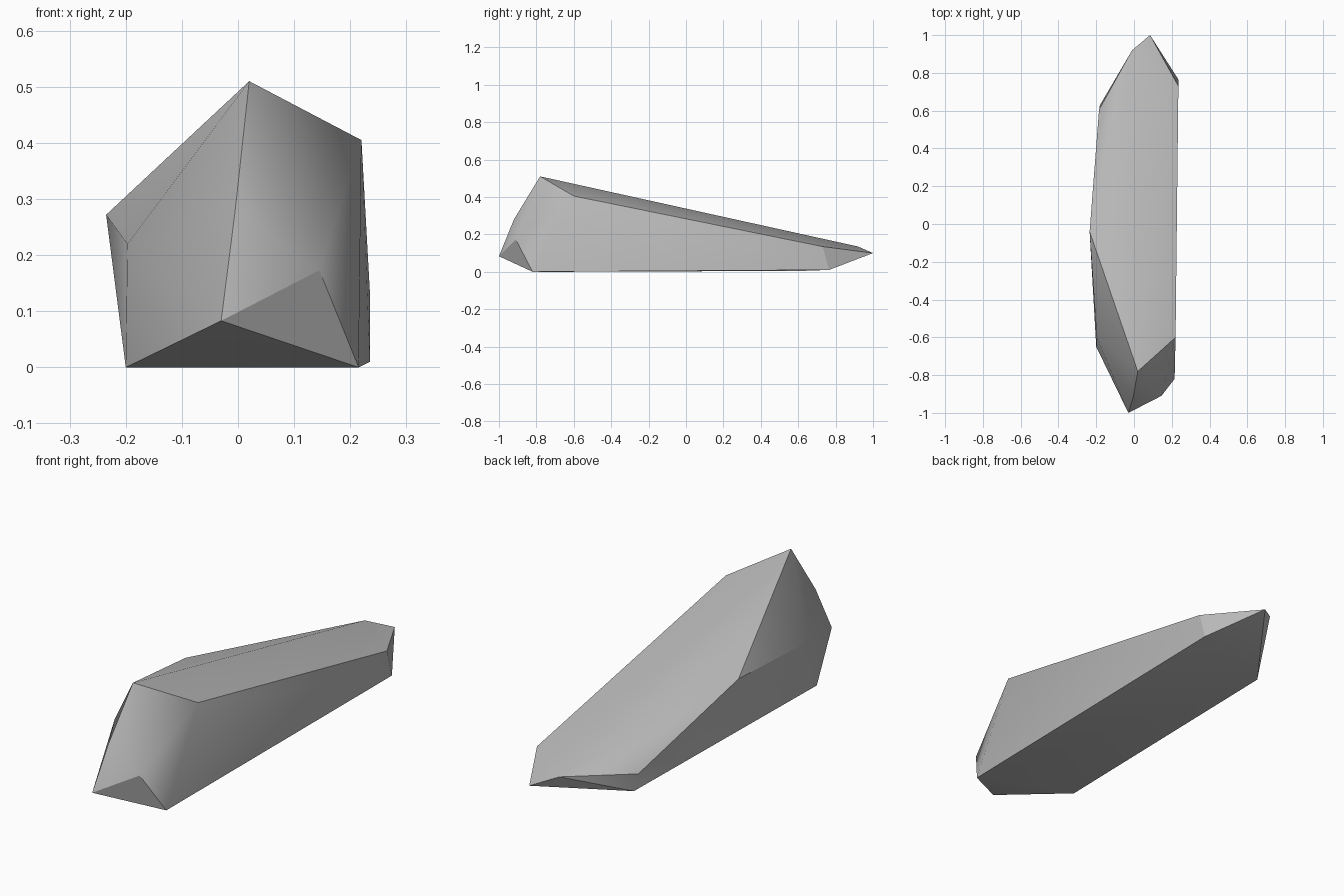
import bpy
import bmesh
import math

# Remove the default object
default = bpy.data.objects.get("Cube")
if default:
    bpy.data.objects.remove(default, do_unlink=True)


def make_material(name, colour):
    mat = bpy.data.materials.new(name)
    mat.use_nodes = True
    mat.diffuse_color = colour
    for node in mat.node_tree.nodes:
        if node.type == "BSDF_PRINCIPLED":
            node.inputs["Base Color"].default_value = colour
            node.inputs["Roughness"].default_value = 0.9
    return mat


def hull_object(name, corners, material):
    """Wrap a faceted convex shell around the corners."""
    bm = bmesh.new()
    for corner in corners:
        bm.verts.new(corner)
    result = bmesh.ops.convex_hull(bm, input=bm.verts[:])
    loose = [v for v in bm.verts if not v.link_faces]
    bmesh.ops.delete(bm, geom=loose, context="VERTS")
    bmesh.ops.recalc_face_normals(bm, faces=bm.faces[:])
    mesh = bpy.data.meshes.new(name)
    bm.to_mesh(mesh)
    bm.free()
    obj = bpy.data.objects.new(name, mesh)
    bpy.context.collection.objects.link(obj)
    mesh.materials.append(material)
    return obj


# Blunt tall front end
front_ridge = [(0.02, -0.78, 0.51), (-0.005, -0.92, 0.28), (-0.03, -1.0, 0.083)]
front_left = [(0.22, -0.60, 0.405), (0.145, -0.91, 0.173), (0.215, -0.82, 0.0)]
front_right = [(-0.197, -0.60, 0.22), (-0.2, -0.65, 0.0)]

# Widest point on the right flank
flank = [(-0.235, -0.04, 0.272)]

# Low tapered back end
back_tip = [(0.085, 1.0, 0.10), (-0.01, 0.92, 0.135)]
back_left = [(0.235, 0.73, 0.135), (0.235, 0.765, 0.01)]
back_right = [(-0.185, 0.605, 0.075), (-0.18, 0.63, 0.005)]

stone_grey = make_material("stone grey", (0.5, 0.5, 0.5, 1.0))
rock = hull_object(
    "rock",
    front_ridge + front_left + front_right + flank + back_tip + back_left + back_right,
    stone_grey,
)

# Soften shallow facets and keep the strong ridges crisp
bpy.ops.object.select_all(action="DESELECT")
rock.select_set(True)
bpy.context.view_layer.objects.active = rock
bpy.ops.object.shade_smooth_by_angle(angle=math.radians(30))
